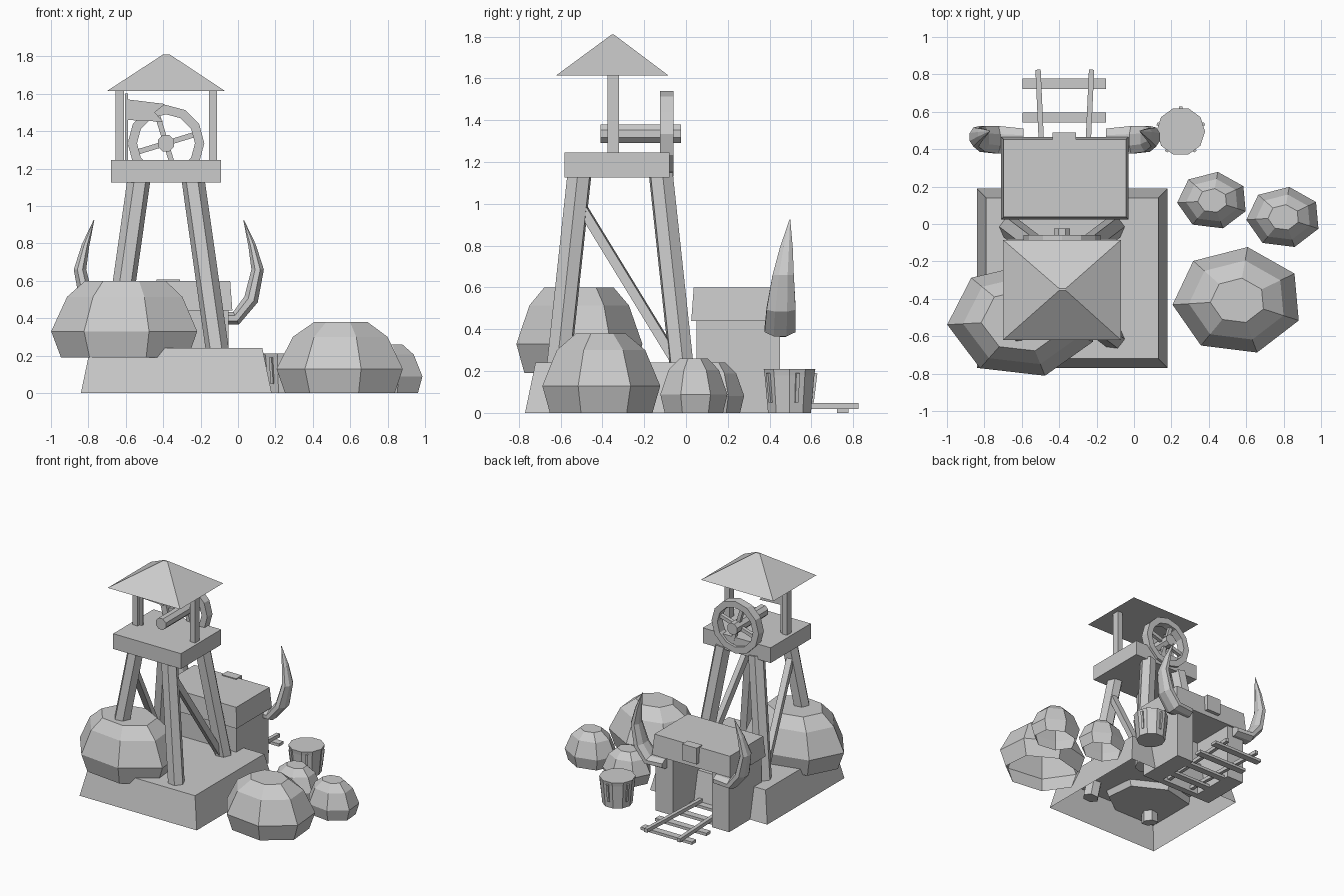
import bpy, bmesh, math
from mathutils import Vector, Matrix

old = bpy.data.objects.get("Cube")
if old:
    bpy.data.objects.remove(old, do_unlink=True)

GREY = (0.6, 0.6, 0.6, 1)
mat = bpy.data.materials.new("plain_grey")
mat.use_nodes = True
mat.diffuse_color = GREY
mat.node_tree.nodes["Principled BSDF"].inputs["Base Color"].default_value = GREY


def finish(name, bm, fix=True):
    if fix:
        bmesh.ops.recalc_face_normals(bm, faces=bm.faces)
    me = bpy.data.meshes.new(name)
    bm.to_mesh(me)
    bm.free()
    me.materials.append(mat)
    ob = bpy.data.objects.new(name, me)
    bpy.context.collection.objects.link(ob)
    return ob


def loft(name, rings, bottom=True, top=True):
    """Skin a list of equal-length rings, each counter-clockwise about the path."""
    bm = bmesh.new()
    loops = [[bm.verts.new(p) for p in r] for r in rings]
    n = len(loops[0])
    for a, b in zip(loops, loops[1:]):
        for i in range(n):
            j = (i + 1) % n
            bm.faces.new((a[i], a[j], b[j], b[i]))
    if bottom:
        bm.faces.new(loops[0][::-1])
    if top:
        bm.faces.new(loops[-1])
    return finish(name, bm, bottom and top)


def rect(x0, x1, y0, y1, z):
    return [(x0, y0, z), (x1, y0, z), (x1, y1, z), (x0, y1, z)]


def box(name, x0, x1, y0, y1, z0, z1, inset=0.0, bottom=True):
    """Box whose top may be inset on every side."""
    return loft(name, [rect(x0, x1, y0, y1, z0),
                       rect(x0 + inset, x1 - inset, y0 + inset, y1 - inset, z1)], bottom)


def oval(cx, cy, z, rx, ry, n, phase=0.0):
    angles = [phase + math.tau * i / n for i in range(n)]
    return [(cx + rx * math.cos(a), cy + ry * math.sin(a), z) for a in angles]


def bar(name, a, b, r, n=4, phase=math.pi / 4):
    """Straight prism with n sides between two points."""
    a, b = Vector(a), Vector(b)
    d = b - a
    turn = d.to_track_quat('Z', 'Y').to_matrix().to_4x4()
    place = Matrix.Translation(a) @ turn
    return loft(name, [[place @ Vector(p) for p in oval(0, 0, z, r, r, n, phase)]
                       for z in (0, d.length)])


# Stone plinth, open underneath
box("plinth", -0.84, 0.18, -0.77, 0.19, 0, 0.24, 0.05, bottom=False)

# Tower legs and diagonal braces
TX, TY = -0.385, -0.315
for sx, side in ((-1, "right"), (1, "left")):
    for sy, end in ((-1, "front"), (1, "back")):
        bar(f"{end}_{side}_leg", (TX + sx * 0.29, TY + sy * 0.305, 0.12),
            (TX + sx * 0.145, TY + sy * 0.195, 1.14), 0.062, 6, 0)
    bar(f"{side}_brace", (TX + sx * 0.18, -0.49, 0.97),
        (TX + sx * 0.26, -0.05, 0.25), 0.032)

# Platform, roof posts and roof
box("platform", -0.68, -0.09, -0.58, -0.08, 1.125, 1.245)
for x, side in ((-0.632, "right"), (-0.133, "left")):
    box(f"{side}_roof_post", x - 0.022, x + 0.022, -0.375, -0.32, 1.245, 1.62)
loft("tower_roof", [rect(-0.70, -0.07, -0.62, -0.085, 1.615),
                    rect(-0.40, -0.365, -0.355, -0.345, 1.81)])

# Pennant with a notched end
bar("pennant_pole", (-0.597, -0.345, 1.24), (-0.597, -0.345, 1.6), 0.012)
outline = [(-0.595, 1.46), (-0.40, 1.45), (-0.445, 1.5), (-0.39, 1.545), (-0.595, 1.57)]
loft("pennant", [[(x, y, z) for x, z in outline] for y in (-0.34, -0.35)])

# Winding wheel, axle and spokes
WX, WZ = -0.385, 1.335


def wheel_ring(r, y, n=12):
    return [(x, y, z) for x, z, _ in oval(WX, WZ, 0, r, r, n)]


profile = [(0.205, -0.06), (0.205, -0.125), (0.155, -0.125), (0.155, -0.06), (0.205, -0.06)]
rim = loft("wheel_rim", [wheel_ring(r, y) for r, y in profile], False, False)
bm = bmesh.new()
bm.from_mesh(rim.data)
bmesh.ops.remove_doubles(bm, verts=bm.verts, dist=0.0001)
bmesh.ops.recalc_face_normals(bm, faces=bm.faces)
bm.to_mesh(rim.data)
bm.free()
bar("wheel_axle", (WX, -0.41, WZ), (WX, -0.025, WZ), 0.047, 8, math.pi / 8)
for k in range(4):
    a = math.radians(17 + 90 * k)
    bar(f"wheel_spoke_{k + 1}", (WX, -0.092, WZ),
        (WX + 0.17 * math.cos(a), -0.092, WZ + 0.17 * math.sin(a)), 0.02)


# Faceted boulders
def boulder(name, cx, cy, rx, ry, z0, z1, shoulder=0.75, crown=0.42, bottom=False):
    steps = ((0, 0.87), (0.34, 1), (0.79, shoulder), (1, crown))
    loft(name, [oval(cx, cy, z0 + t * (z1 - z0), rx * s, ry * s, 7, math.radians(30))
                for t, s in steps], bottom)


boulder("plinth_boulder", -0.595, -0.515, 0.405, 0.31, 0.19, 0.6, 0.79, 0.55, True)
boulder("large_boulder", 0.555, -0.41, 0.35, 0.29, 0, 0.38)
boulder("middle_boulder", 0.42, 0.125, 0.19, 0.155, 0, 0.24)
boulder("outer_boulder", 0.8, 0.035, 0.2, 0.165, 0, 0.26)

# Mine entrance: two side walls, back wall, heavy lintel roof, keystone
box("entrance_right_wall", -0.69, -0.54, 0.05, 0.45, 0, 0.45)
box("entrance_left_wall", -0.20, -0.05, 0.05, 0.45, 0, 0.45)
box("entrance_back_wall", -0.55, -0.19, 0.05, 0.1, 0, 0.45)
box("entrance_roof", -0.71, -0.03, 0.025, 0.465, 0.44, 0.6, 0.012)
box("keystone", -0.435, -0.31, 0.42, 0.49, 0.48, 0.607)

# Curved horns on both sides of the entrance: x offset, y, z, half thickness, half width
HX = -0.37
spine = [(0.22, 0.45, 0.40, 0.04, 0.065), (0.36, 0.45, 0.40, 0.04, 0.08),
         (0.44, 0.455, 0.5, 0.042, 0.075), (0.475, 0.465, 0.66, 0.036, 0.055),
         (0.445, 0.48, 0.79, 0.022, 0.033), (0.4, 0.497, 0.925, 0.002, 0.002)]
for s, side in ((-1, "right"), (1, "left")):
    rings = []
    for i, (x, y, z, thick, wide) in enumerate(spine):
        p, q = spine[max(i - 1, 0)], spine[min(i + 1, len(spine) - 1)]
        along = Vector((q[0] - p[0], 0, q[2] - p[2])).normalized()
        out = Vector((along.z, 0, -along.x))
        ring = []
        for u, v, _ in oval(0, 0, 0, thick, wide, 8, math.pi / 8):
            c = Vector((x, y + v, z)) + out * u
            ring.append((HX + s * c.x, c.y, c.z))
        rings.append(ring)
    loft(f"{side}_horn", rings)

# Rails and sleepers leading out of the entrance
for s, side in ((-1, "right"), (1, "left")):
    bar(f"{side}_rail", (HX + s * 0.11, 0.1, 0.033), (HX + s * 0.143, 0.825, 0.033), 0.02)
for k in range(4):
    y = 0.75 - 0.18 * k
    half = 0.22 if y > 0.45 else 0.17
    box(f"sleeper_{k + 1}", HX - half - 0.005, HX + half, y - 0.027, y + 0.027, 0, 0.022)

# Tapered barrel with raised staves
BX, BY = 0.25, 0.495
loft("barrel", [oval(BX, BY, z, r, r, 10) for z, r in ((0, 0.108), (0.18, 0.125), (0.21, 0.13))])
for k in range(5):
    a = math.tau * (k + 0.25) / 5
    ca, sa = math.cos(a), math.sin(a)
    bar(f"barrel_stave_{k + 1}", (BX + 0.108 * ca, BY + 0.108 * sa, 0.05),
        (BX + 0.125 * ca, BY + 0.125 * sa, 0.19), 0.012)
